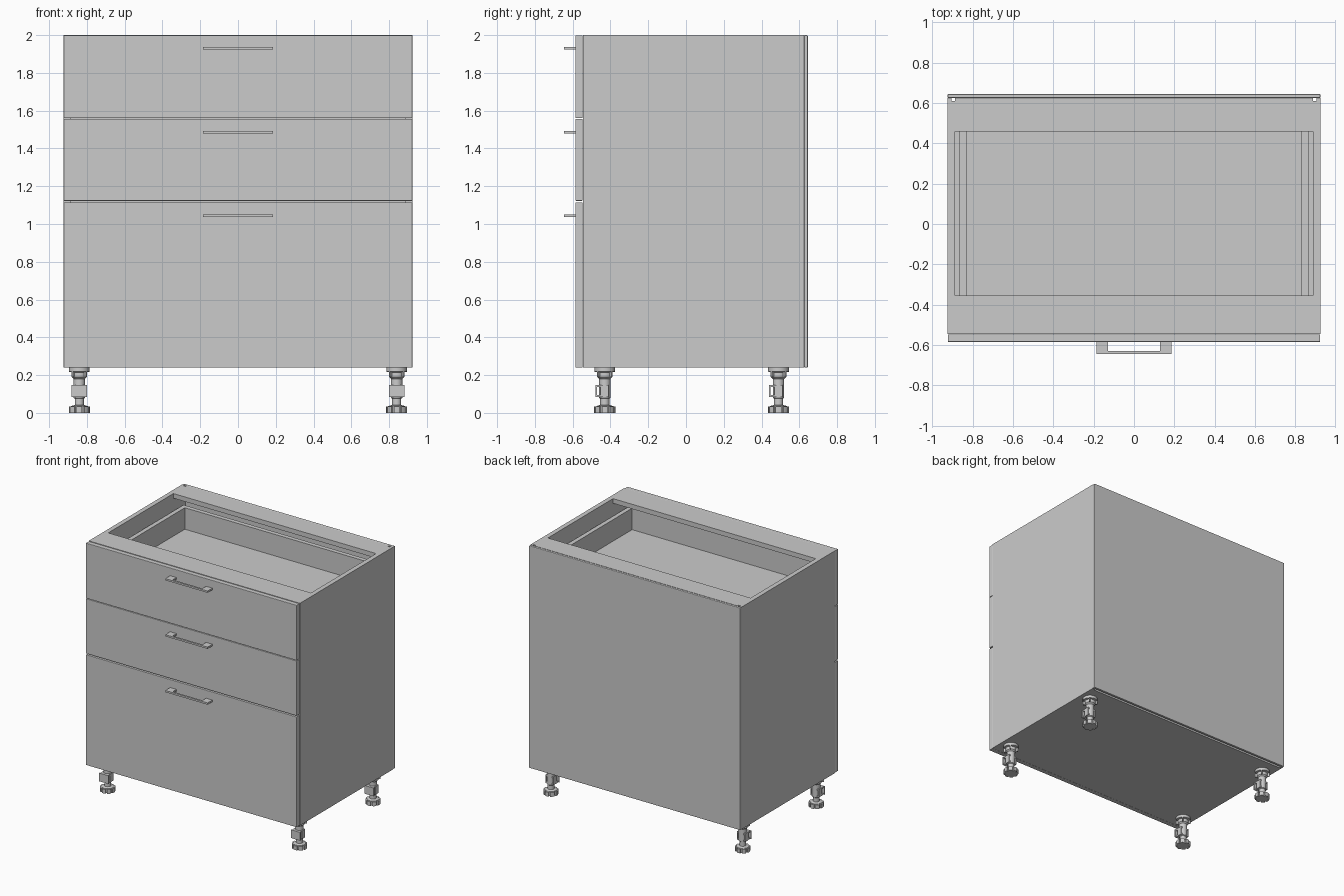
import bpy, bmesh, math
from mathutils import Matrix

if "Cube" in bpy.data.objects:
    bpy.data.objects.remove(bpy.data.objects["Cube"])


def make(name, bm, smooth=False):
    bmesh.ops.recalc_face_normals(bm, faces=bm.faces)
    me = bpy.data.meshes.new(name)
    bm.to_mesh(me)
    bm.free()
    ob = bpy.data.objects.new(name, me)
    bpy.context.collection.objects.link(ob)
    if smooth:
        bpy.ops.object.select_all(action='DESELECT')
        ob.select_set(True)
        bpy.context.view_layer.objects.active = ob
        bpy.ops.object.shade_smooth_by_angle(angle=math.radians(30))
    return ob


def add_box(bm, x0, x1, y0, y1, z0, z1):
    m = Matrix.Translation(((x0 + x1) / 2, (y0 + y1) / 2, (z0 + z1) / 2))
    bmesh.ops.create_cube(bm, size=1, matrix=m @ Matrix.Diagonal((x1 - x0, y1 - y0, z1 - z0, 1)))


def boxes(name, items, bevel=0):
    bm = bmesh.new()
    for b in items:
        add_box(bm, *b)
    ob = make(name, bm)
    if bevel:
        mod = ob.modifiers.new("bevel", 'BEVEL')
        mod.width, mod.segments = bevel, 2
    return ob


def lathe(bm, profile, seg=24):
    """Stack of rings (radius, z), closed at both ends."""
    rings = [[bm.verts.new((r * math.cos(2 * math.pi * i / seg), r * math.sin(2 * math.pi * i / seg), z))
              for i in range(seg)] for r, z in profile]
    for a, b in zip(rings, rings[1:]):
        for i in range(seg):
            j = (i + 1) % seg
            bm.faces.new((a[i], a[j], b[j], b[i]))
    bm.faces.new(rings[0])
    bm.faces.new(rings[-1])


def prism(bm, pts, z0, z1):
    lo = [bm.verts.new((x, y, z0)) for x, y in pts]
    hi = [bm.verts.new((x, y, z1)) for x, y in pts]
    bm.faces.new(lo)
    bm.faces.new(hi)
    for i in range(len(pts)):
        j = (i + 1) % len(pts)
        bm.faces.new((lo[i], lo[j], hi[j], hi[i]))


W, T = 0.925, 0.037            # half width, panel thickness
YF, YC, YB = -0.585, -0.546, 0.645   # front face, carcass front, back face
Z0, Z1 = 0.24, 2.0

# carcass sides with a groove near the back edge
for s, tag in ((-1, "left"), (1, "right")):
    bm = bmesh.new()
    pts = [(W, YC), (W, 0.625), (0.905, 0.625), (0.905, 0.61), (W - T, 0.61), (W - T, YC)]
    prism(bm, [(s * x, y) for x, y in pts], Z0, Z1)
    make(f"side_panel_{tag}", bm)

# carcass bottom, top rails and back
I = W - T
boxes("bottom_panel", [(-I, I, YC, 0.61, Z0, Z0 + T)])
boxes("front_top_rail", [(-I, I, YC, -0.355, Z1 - T, Z1)])
boxes("back_top_rail", [(-I, I, 0.46, 0.61, Z1 - T, Z1)])
boxes("inner_back", [(-I, I, 0.61, 0.625, Z0 + 0.015, Z1)])
boxes("back_panel", [(-W, W, 0.625, YB, Z0, Z1)], 0.005)

# drawers: front, handle, box, runners (z range of front, handle height)
drawers = [("top", 1.561, 1.998, 1.93), ("middle", 1.123, 1.557, 1.486), ("bottom", 0.24, 1.114, 1.044)]
for tag, za, zb, zh in drawers:
    boxes(f"{tag}_drawer_front", [(-W + 0.002, W - 0.002, YF, YC - 0.002, za, zb)], 0.003)

    bm = bmesh.new()
    prism(bm, [(-0.185, YF), (-0.185, -0.645), (0.185, -0.645), (0.185, YF),
               (0.13, YF), (0.13, -0.63), (-0.13, -0.63), (-0.13, YF)], zh - 0.007, zh + 0.007)
    make(f"{tag}_drawer_handle", bm)

    top, floor = zh - 0.05, zh - 0.22
    boxes(f"{tag}_drawer_box", [
        (-0.865, -0.83, YC, 0.555, floor - 0.03, top),
        (0.83, 0.865, YC, 0.555, floor - 0.03, top),
        (-0.83, 0.83, 0.52, 0.555, floor - 0.03, top),
        (-0.83, 0.83, YC, YC + 0.035, floor - 0.03, top),
        (-0.83, 0.83, YC + 0.035, 0.52, floor - 0.02, floor)])
    boxes(f"{tag}_drawer_runners", [
        (s * 0.876 - 0.011, s * 0.876 + 0.011, YC + 0.01, 0.55, floor - 0.01, floor + 0.06) for s in (-1, 1)])


def leg(name, x, y):
    # turned column with mounting socket
    bm = bmesh.new()
    lathe(bm, [(0.045, 0.03), (0.045, 0.036), (0.024, 0.042), (0.024, 0.075), (0.03, 0.08), (0.03, 0.18),
               (0.034, 0.184), (0.04, 0.19), (0.04, 0.215), (0.055, 0.218), (0.055, 0.24)])
    # ribs around the socket
    for k in range(4):
        r = Matrix.Rotation(k * math.pi / 2 + math.pi / 4, 4, 'Z')
        m = r @ Matrix.Translation((0.044, 0, 0.204)) @ Matrix.Diagonal((0.02, 0.01, 0.03, 1))
        bmesh.ops.create_cube(bm, size=1, matrix=m)
    # notched adjusting foot
    pts = []
    for k in range(8):
        for da, r in ((-16, 0.055), (0, 0.056), (16, 0.055), (18, 0.044), (27, 0.044)):
            a = math.radians(k * 45 + da)
            pts.append((r * math.cos(a), r * math.sin(a)))
    prism(bm, pts, 0.0, 0.033)
    # plinth clip: front plate and two arms around the column
    add_box(bm, -0.041, 0.041, -0.05, -0.042, 0.083, 0.148)
    for z in (0.083, 0.136):
        add_box(bm, -0.034, 0.034, -0.043, 0.02, z, z + 0.012)
    # side tabs of the clip
    for s in (-1, 1):
        add_box(bm, s * 0.033 - 0.003, s * 0.033 + 0.003, -0.022, 0.02, 0.083, 0.148)
    ob = make(name, bm, True)
    ob.location = (x, y, 0)


# adjustable legs
for sx, tx in ((-1, "left"), (1, "right")):
    for y, ty in ((-0.43, "front"), (0.49, "back")):
        leg(f"{ty}_{tx}_leg", sx * 0.84, y)
